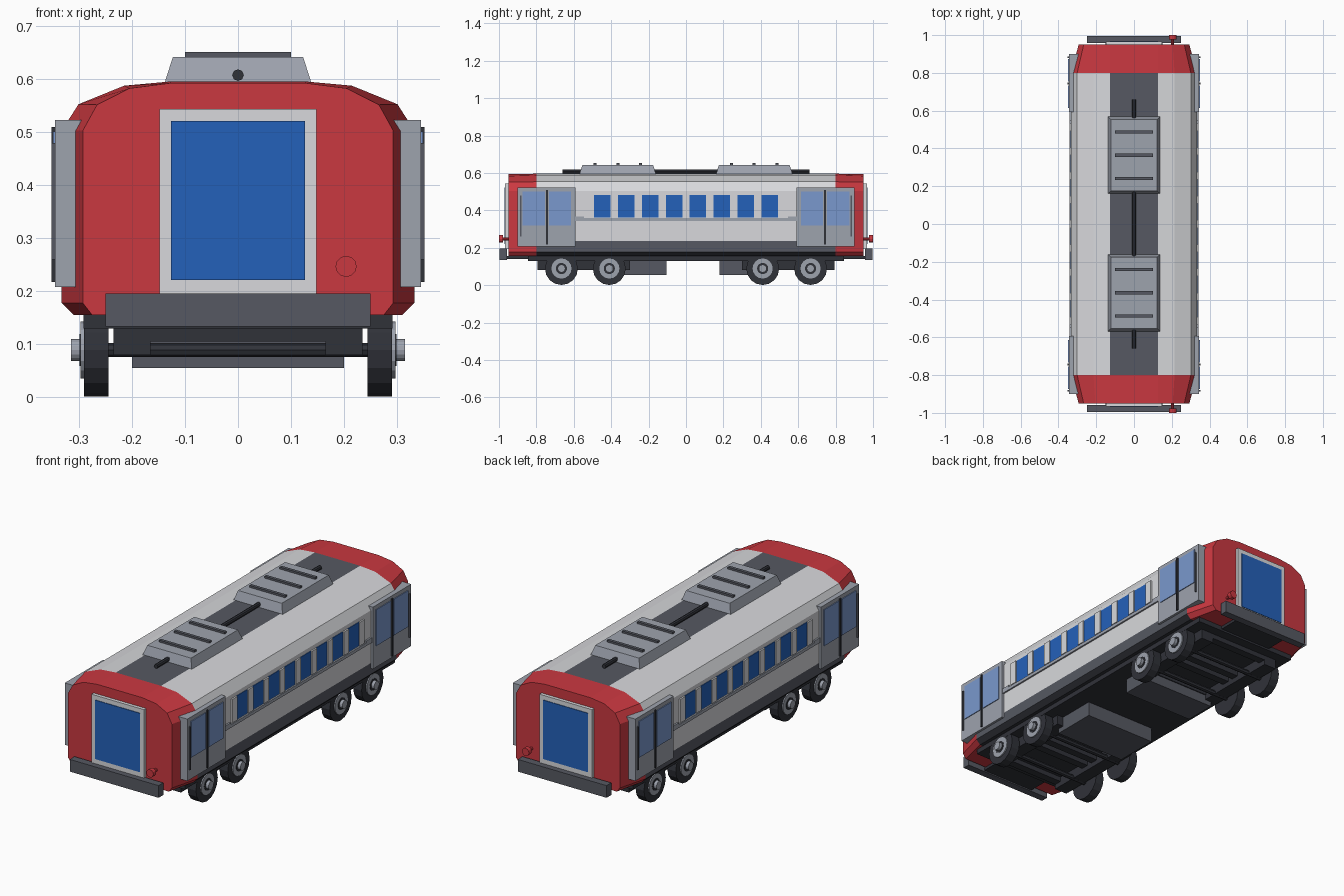
import bpy, bmesh, math
from mathutils import Matrix, Vector

if "Cube" in bpy.data.objects:
    bpy.data.objects.remove(bpy.data.objects["Cube"])


def material(name, r, g, b):
    m = bpy.data.materials.new(name)
    lin = [((c / 255 + 0.055) / 1.055) ** 2.4 for c in (r, g, b)]
    m.diffuse_color = (*lin, 1)
    m.use_nodes = True
    m.node_tree.nodes["Principled BSDF"].inputs["Base Color"].default_value = m.diffuse_color
    return m


RED = material("red paint", 202, 56, 64)
WHITE = material("off white paint", 216, 217, 220)
BLUE = material("blue glass", 36, 97, 186)
PALE = material("pale blue glass", 122, 152, 205)
GREY = material("light grey metal", 158, 163, 174)
DARK = material("dark grey metal", 86, 89, 98)
BLACK = material("charcoal", 48, 50, 57)


def finish(name, bm, mats):
    bmesh.ops.recalc_face_normals(bm, faces=bm.faces)
    me = bpy.data.meshes.new(name)
    bm.to_mesh(me)
    bm.free()
    for m in mats:
        me.materials.append(m)
    ob = bpy.data.objects.new(name, me)
    bpy.context.collection.objects.link(ob)
    return ob


def box(name, x, y, z, mat, top_inset=0.0):
    """Box from (min, max) ranges; top_inset slopes the sides inward."""
    bm = bmesh.new()
    rings = []
    for h, i in ((z[0], 0), (z[1], top_inset)):
        a, b = sorted(x)
        c, d = sorted(y)
        rings.append([bm.verts.new(p) for p in (
            (a + i, c + i, h), (b - i, c + i, h), (b - i, d - i, h), (a + i, d - i, h))])
    bm.faces.new(rings[0])
    bm.faces.new(rings[1])
    for k in range(4):
        n = (k + 1) % 4
        bm.faces.new((rings[0][k], rings[0][n], rings[1][n], rings[1][k]))
    return finish(name, bm, [mat])


def rod(name, start, end, radius, mat, sides=16):
    bm = bmesh.new()
    a, b = Vector(start), Vector(end)
    axis = b - a
    rot = axis.to_track_quat('Z', 'Y').to_matrix().to_4x4()
    bmesh.ops.create_cone(bm, cap_ends=True, segments=sides, radius1=radius, radius2=radius,
                          depth=axis.length, matrix=Matrix.Translation((a + b) / 2) @ rot)
    return finish(name, bm, [mat])


# Body shell: lofted half profile mirrored across x
HALF = [(0.31, 0.155), (0.333, 0.178), (0.333, 0.235), (0.333, 0.503),
        (0.301, 0.553), (0.215, 0.588), (0.127, 0.596)]
END = [(0.275, 0.155), (0.293, 0.178), (0.293, 0.235), (0.293, 0.503),
       (0.266, 0.552), (0.205, 0.583), (0.127, 0.593)]
bm = bmesh.new()
rings = []
for y, half in ((-0.95, END), (-0.8, HALF), (0.8, HALF), (0.95, END)):
    pts = half + [(-x, z) for x, z in reversed(half)]
    rings.append([bm.verts.new((x, y, z)) for x, z in pts])
for r0, r1 in zip(rings, rings[1:]):
    for k in range(len(r0)):
        n = (k + 1) % len(r0)
        bm.faces.new((r0[k], r0[n], r1[n], r1[k]))
bm.faces.new(rings[0])
bm.faces.new(rings[-1])
for f in bm.faces:
    c = f.calc_center_median()
    if abs(c.y) > 0.5:
        f.material_index = 0          # red ends
    elif c.z < 0.17:
        f.material_index = 3          # underside
    elif c.z < 0.235 or c.z > 0.595:
        f.material_index = 2          # skirt and roof strip
    else:
        f.material_index = 1          # white walls
finish("body", bm, [RED, WHITE, DARK, BLACK])

# Chassis
box("chassis", (-0.292, 0.292), (-0.845, 0.845), (0.13, 0.17), BLACK)
box("equipment_box_front", (-0.2, 0.2), (-0.335, -0.105), (0.055, 0.135), DARK)
box("equipment_box_rear", (-0.2, 0.2), (0.18, 0.345), (0.055, 0.135), DARK)

# Roof pipe
rod("roof_pipe", (0, -0.66, 0.608), (0, 0.66, 0.608), 0.011, BLACK, 8)

for e, end in ((-1, "front"), (1, "rear")):
    def ys(a, b):
        return (e * a, e * b)

    # Roof unit with ribs
    box(f"{end}_roof_unit", (-0.139, 0.139), ys(0.16, 0.57), (0.592, 0.642), GREY, 0.016)
    for i in range(3):
        y = 0.242 + 0.122 * i
        box(f"{end}_roof_rib", (-0.1, 0.1), ys(y - 0.008, y + 0.008), (0.638, 0.652), DARK)

    # End window, bumper and lamp
    for side in (-1, 1):
        box(f"{end}_window_frame_side", (side * 0.125, side * 0.148), ys(0.945, 0.967), (0.196, 0.544), WHITE)
    for z in ((0.196, 0.222), (0.52, 0.544)):
        box(f"{end}_window_frame_rail", (-0.126, 0.126), ys(0.945, 0.967), z, WHITE)
    box(f"{end}_window", (-0.126, 0.126), ys(0.945, 0.97), (0.221, 0.521), BLUE)
    box(f"{end}_bumper", (-0.25, 0.25), ys(0.958, 0.996), (0.134, 0.196), DARK)
    box(f"{end}_bumper_mount", (-0.15, 0.15), ys(0.83, 0.96), (0.14, 0.155), BLACK)
    rod(f"{end}_lamp_stem", (0.204, e * 0.94, 0.247), (0.204, e * 0.985, 0.247), 0.008, RED, 8)
    rod(f"{end}_lamp", (0.204, e * 0.978, 0.247), (0.204, e * 1.0, 0.247), 0.02, RED, 12)

    # Bogie cross beams
    for y in (0.33, 0.5, 0.57, 0.775):
        box(f"{end}_bogie_beam", (-0.235, 0.235), ys(y - 0.02, y + 0.02), (0.105, 0.135), BLACK)

    for y in (0.41, 0.666):
        rod(f"{end}_axle", (-0.25, e * y, 0.089), (0.25, e * y, 0.089), 0.013, BLACK, 8)

    for s, hand in ((-1, "left"), (1, "right")):
        tag = f"{end}_{hand}"

        def xs(a, b):
            return (s * a, s * b)

        box(f"{tag}_bogie_rail", xs(0.165, 0.235), ys(0.3, 0.795), (0.08, 0.135), BLACK)

        # Wheels: tyre, rim, recess and hub
        for y in (0.41, 0.666):
            for part, x0, x1, r, mat in (("tyre", 0.244, 0.291, 0.088, BLACK),
                                         ("rim", 0.285, 0.297, 0.054, GREY),
                                         ("recess", 0.290, 0.299, 0.030, BLACK),
                                         ("hub", 0.290, 0.315, 0.021, GREY)):
                rod(f"{tag}_{part}", (s * x0, e * y, 0.089), (s * x1, e * y, 0.089), r, mat)

        # Doors with glass, seal and handle
        box(f"{tag}_door", xs(0.29, 0.345), ys(0.592, 0.9), (0.208, 0.523), GREY)
        for y0, y1 in ((0.615, 0.733), (0.755, 0.873)):
            box(f"{tag}_door_glass", xs(0.344, 0.349), ys(y0, y1), (0.318, 0.502), PALE)
        box(f"{tag}_door_seal", xs(0.344, 0.352), ys(0.738, 0.748), (0.218, 0.51), BLACK)
        box(f"{tag}_door_handle", xs(0.344, 0.352), ys(0.88, 0.887), (0.26, 0.48), DARK)
        box(f"{tag}_rail_end", xs(0.33, 0.341), ys(0.545, 0.592), (0.352, 0.368), GREY)

# Side windows, posts between them and the belt rail
for s, hand in ((-1, "left"), (1, "right")):
    for i in range(8):
        y = -0.448 + 0.128 * i
        box(f"{hand}_window", (s * 0.33, s * 0.336), (y - 0.044, y + 0.044), (0.362, 0.482), BLUE)
    for i in range(9):
        y = -0.512 + 0.128 * i
        box(f"{hand}_window_post", (s * 0.33, s * 0.341), (y - 0.02, y + 0.02), (0.362, 0.482), WHITE)
    box(f"{hand}_belt_rail", (s * 0.33, s * 0.341), (-0.592, 0.592), (0.342, 0.358), GREY)
